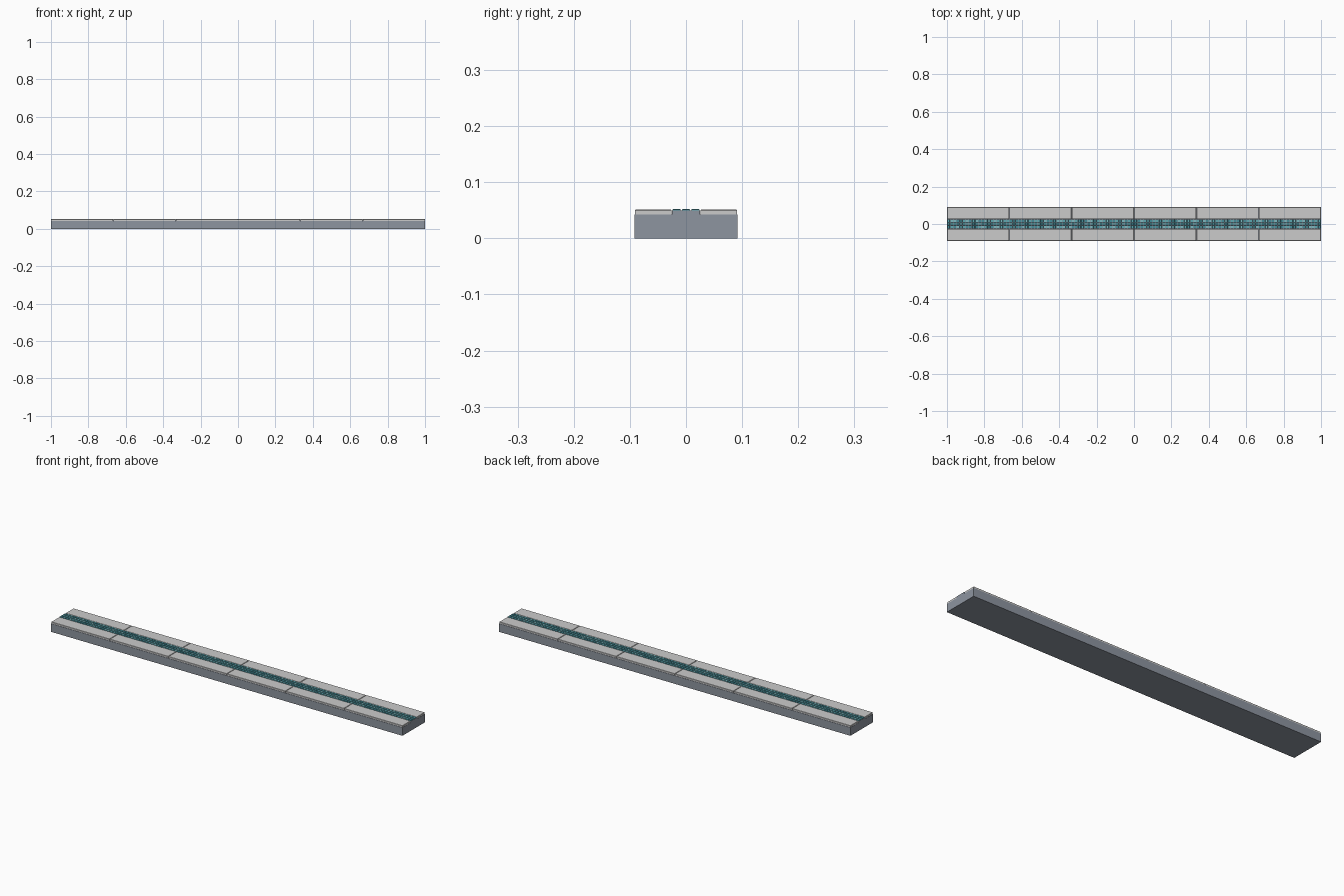
import bpy, bmesh, random
from mathutils import Matrix

if "Cube" in bpy.data.objects:
    bpy.data.objects.remove(bpy.data.objects["Cube"])

random.seed(4)


def material(name, rgb):
    m = bpy.data.materials.new(name)
    m.diffuse_color = (*rgb, 1)
    m.use_nodes = True
    m.node_tree.nodes["Principled BSDF"].inputs["Base Color"].default_value = m.diffuse_color
    return m


def boxes(name, items, mats, bevel=0.0):
    """One object made of boxes: (x0, x1, y0, y1, z0, z1, material index)."""
    bm = bmesh.new()
    for x0, x1, y0, y1, z0, z1, mi in items:
        mat = (Matrix.Translation(((x0 + x1) / 2, (y0 + y1) / 2, (z0 + z1) / 2))
               @ Matrix.Diagonal((x1 - x0, y1 - y0, z1 - z0, 1)))
        new = bmesh.ops.create_cube(bm, size=1, matrix=mat)["verts"]
        for f in {f for v in new for f in v.link_faces}:
            f.material_index = mi
    if bevel:
        # soften the upper edges only
        tops = [e for e in bm.edges
                if any(f.normal.z > 0.9 for f in e.link_faces)]
        bmesh.ops.bevel(bm, geom=tops, offset=bevel, segments=1, affect='EDGES')
    me = bpy.data.meshes.new(name)
    bm.normal_update()
    bm.to_mesh(me)
    bm.free()
    for m in mats:
        me.materials.append(m)
    ob = bpy.data.objects.new(name, me)
    bpy.context.collection.objects.link(ob)
    return ob


base_mat = material("concrete", (0.27, 0.30, 0.35))
stone_mat = material("pale_stone", (0.72, 0.72, 0.70))
teals = [material("teal_dark", (0.06, 0.27, 0.32)),
         material("teal_mid", (0.11, 0.40, 0.45)),
         material("teal_light", (0.20, 0.50, 0.54))]

BASE_TOP, TOP = 0.042, 0.051
HALF_W, STRIP = 0.092, 0.025
SHEET = 2 / 6          # length of one tile module
GAP = 0.0012

# Base slab and raised grout bed under the mosaic
boxes("base_slab", [(-1, 1, -HALF_W, HALF_W, 0, BASE_TOP, 0)], [base_mat])
boxes("grout_bed", [(-1, 1, -STRIP, STRIP, BASE_TOP, 0.0495, 0)], [base_mat])

# Six long border tiles on each side
for side, (y0, y1) in (("front", (-0.0905, -STRIP - GAP)),
                       ("back", (STRIP + GAP, 0.0905))):
    tiles = []
    for i in range(6):
        x = -1 + i * SHEET
        tiles.append((x + GAP, x + SHEET - GAP, y0, y1, BASE_TOP, TOP, 0))
    boxes(side + "_border_tiles", tiles, [stone_mat], 0.001)

# Mosaic band: three rows of small square tiles
pitch = 2 * STRIP / 3
count = 120
step = 2 / count
mosaic = []
for r in range(3):
    y = -STRIP + r * pitch
    for i in range(count):
        x = -1 + i * step
        mosaic.append((x + GAP, x + step - GAP, y + GAP, y + pitch - GAP,
                       0.047, 0.052, random.randrange(3)))
boxes("mosaic_tiles", mosaic, teals, 0.0008)
